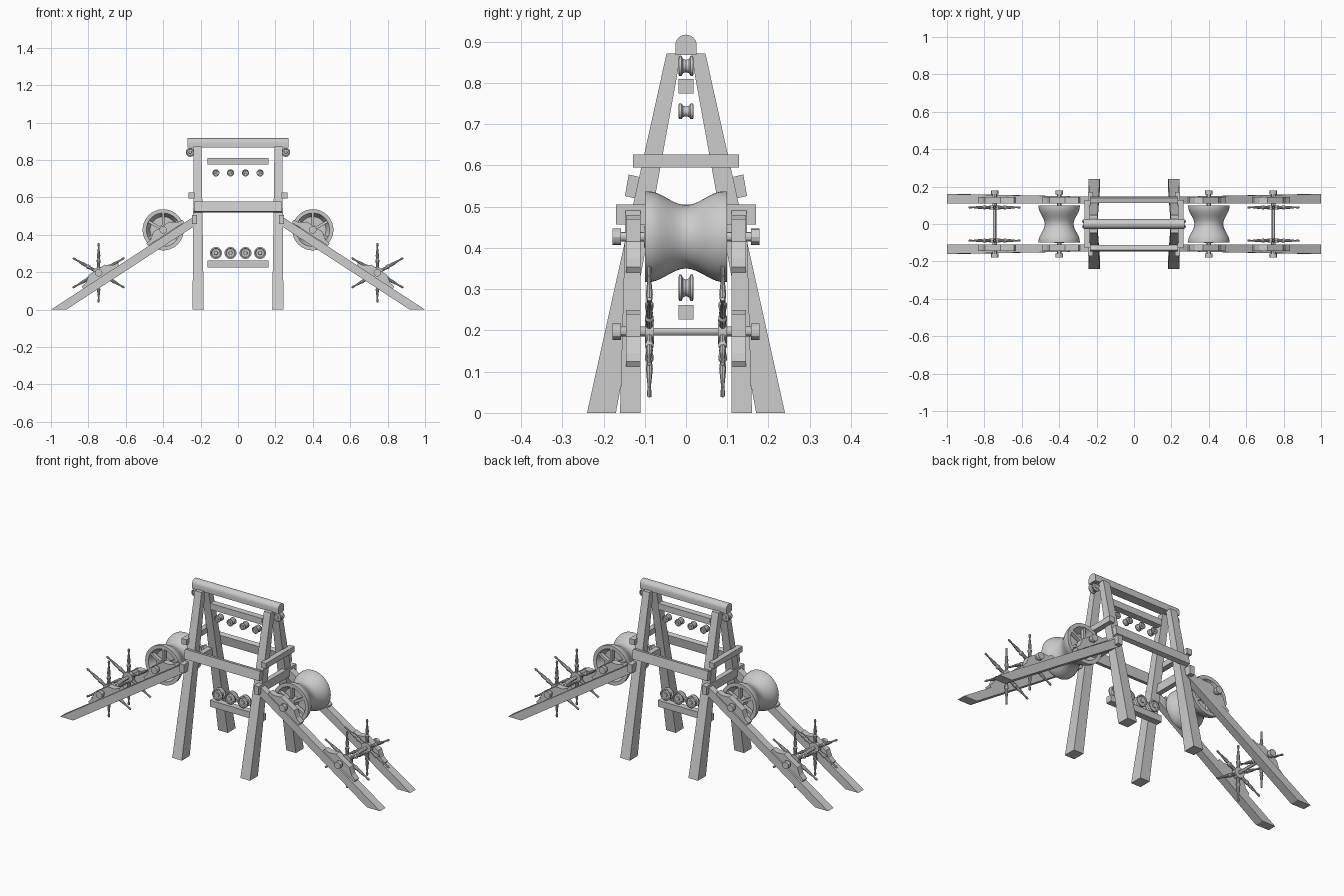
import bpy, bmesh
from math import sin, cos, pi, atan2
from mathutils import Vector, Matrix

if "Cube" in bpy.data.objects:
    bpy.data.objects.remove(bpy.data.objects["Cube"])


def finish(name, bm, smooth=False):
    bmesh.ops.recalc_face_normals(bm, faces=bm.faces)
    me = bpy.data.meshes.new(name)
    bm.to_mesh(me)
    bm.free()
    ob = bpy.data.objects.new(name, me)
    bpy.context.collection.objects.link(ob)
    if smooth:
        bpy.ops.object.select_all(action='DESELECT')
        bpy.context.view_layer.objects.active = ob
        ob.select_set(True)
        bpy.ops.object.shade_smooth_by_angle()
    return ob


def loft(name, a, b, smooth=False):
    """Solid between two matching outlines."""
    bm = bmesh.new()
    va = [bm.verts.new(p) for p in a]
    vb = [bm.verts.new(p) for p in b]
    n = len(va)
    bm.faces.new(va)
    bm.faces.new(vb[::-1])
    for i in range(n):
        j = (i + 1) % n
        bm.faces.new((va[i], va[j], vb[j], vb[i]))
    return finish(name, bm, smooth)


def box(name, x0, x1, y0, y1, z0, z1):
    a = [(x0, y0), (x1, y0), (x1, y1), (x0, y1)]
    return loft(name, [(*p, z0) for p in a], [(*p, z1) for p in a])


def add_lathe(bm, profile, mat, n):
    """Revolve (radius, height) points around local z, then place with mat."""
    rings = []
    for r, h in profile:
        if r == 0:
            rings.append([bm.verts.new(mat @ Vector((0, 0, h)))])
        else:
            rings.append([bm.verts.new(mat @ Vector((r * cos(2*pi*i/n), r * sin(2*pi*i/n), h)))
                          for i in range(n)])
    for a, b in zip(rings, rings[1:]):
        for i in range(n):
            j = (i + 1) % n
            if len(a) == 1:
                bm.faces.new((a[0], b[j], b[i]))
            elif len(b) == 1:
                bm.faces.new((a[i], a[j], b[0]))
            else:
                bm.faces.new((a[i], a[j], b[j], b[i]))


def along_y(x, y, z):
    return Matrix.Translation((x, y, z)) @ Matrix.Rotation(-pi/2, 4, 'X')


def lathe_y(name, profile, x, z, y=0, n=24, smooth=True):
    bm = bmesh.new()
    add_lathe(bm, profile, along_y(x, y, z), n)
    return finish(name, bm, smooth)


def spool(name, x, z, r):
    half = [(0, -.018), (r*.3, -.018), (r*.36, -.014), (r*.7, -.014), (r*.8, -.018), (r, -.017),
            (r, -.011), (r*.72, -.007), (r*.62, 0)]
    lathe_y(name, half + [(a, -h) for a, h in half[-2::-1]], x, z)


# Ridge beam with rounded top
arc = [(.026*cos(pi*i/12), .891 + .026*sin(pi*i/12)) for i in range(13)]
ridge = [(-.026, .868), (.026, .868)] + arc
loft("ridge_beam", [(-.27, *p) for p in ridge], [(.27, *p) for p in ridge], True)

# Upper and lower pulley bars with their spools
box("upper_pulley_bar", -.163, .163, -.018, .018, .775, .81)
box("lower_pulley_bar", -.163, .163, -.018, .018, .226, .262)
for x in (-.118, -.04, .04, .118):
    spool("upper_spool", x, .731, .019)
    spool("lower_spool", x, .303, .032)

# Long side rails, tilted with the legs
for s in (-1, 1):
    sec = [(.122*s, .52), (.148*s, .526), (.139*s, .578), (.113*s, .572)]
    loft("side_rail", [(-.235, *p) for p in sec], [(.235, *p) for p in sec])

SLOPE = atan2(.505, .775)
# Axle bracket outline in (along ramp, above ramp)
BRACKET = [(-.115, -.003), (-.115, .013), (-.085, .018), (-.05, .044), (.05, .044),
           (.085, .018), (.115, .013), (.115, -.003)]


def axle(x, z, sx):
    knob = [(0, -.178), (.02, -.178), (.02, -.158), (.012, -.158), (.012, -.1), (.009, -.1)]
    lathe_y("axle", knob + [(r, -h) for r, h in knob[::-1]], x, z, n=12)
    for s in (-1, 1):
        pts = []
        for u, h in BRACKET:
            h -= .025
            pts.append((x + sx*(-u*cos(SLOPE) + h*sin(SLOPE)), z + u*sin(SLOPE) + h*cos(SLOPE)))
        loft("axle_bracket", [(a, .11*s, b) for a, b in pts], [(a, .145*s, b) for a, b in pts])


for sx in (-1, 1):
    # Tapered splayed legs
    for s in (-1, 1):
        foot = [(sx*.183, s*.17, 0), (sx*.243, s*.17, 0), (sx*.243, s*.24, 0), (sx*.183, s*.24, 0)]
        head = [(sx*.195, s*.012, .872), (sx*.237, s*.012, .872),
                (sx*.237, s*.047, .872), (sx*.195, s*.047, .872)]
        loft("leg", foot, head)
    # Cross ties
    x0, x1 = sorted((sx*.233, sx*.264))
    box("upper_cross_tie", x0, x1, -.128, .128, .595, .626)
    x0, x1 = sorted((sx*.218, sx*.246))
    box("ramp_cross_tie", x0, x1, -.17, .17, .457, .505)
    spool("end_pulley", sx*.255, .841, .024)

    # Sloping ramp beams
    for s in (-1, 1):
        side = [(1, 0), (.918, 0), (.225, .452), (.225, .505)]
        outer = (.16, .16, .146, .146)
        loft("ramp_beam", [(sx*a, s*.11, b) for a, b in side],
             [(sx*a, s*o, b) for (a, b), o in zip(side, outer)])

    # Waisted drum with recessed ends
    dx, dz = sx*.4, .427
    axle(dx, dz, sx)
    outside = [(.11, -.1 + .2*i/24) for i in range(25)]
    outside = [(.077 + .033*sin(min(1, abs(h)/.092)*pi/2)**2, h) for _, h in outside]
    prof = [(0, -.06), (.07, -.06), (.09, -.1)] + outside + [(.09, .1), (.07, .06), (0, .06)]
    lathe_y("drum", prof, dx, dz, n=48)
    # Drum end hubs and spokes
    for s in (-1, 1):
        lathe_y("drum_hub", [(0, -.022), (.026, -.022), (.026, .018), (0, .018)], dx, dz, s*.08)
        for k in range(6):
            a = pi/6 + k*pi/3
            u, v = Vector((cos(a), 0, sin(a))), Vector((-sin(a), 0, cos(a)))
            ring = []
            for r in (.02, .093):
                c = Vector((dx, s*.088, dz)) + u*r
                ring.append([c + v*p*.007 + Vector((0, q*.01, 0))
                             for p, q in ((-1, -1), (1, -1), (1, 1), (-1, 1))])
            loft("drum_spoke", *ring)

    # Star-shaped hand wheels
    wx, wz = sx*.745, .197
    axle(wx, wz, sx)
    for s in (-1, 1):
        lathe_y("star_hub", [(0, -.011), (.03, -.011), (.03, .011), (0, .011)], wx, wz, s*.089)
        bm = bmesh.new()
        handle = [(0, .015), (.009, .015), (.008, .05), (.011, .06), (.011, .068), (.007, .074),
                  (.009, .09), (.004, .135), (.006, .148), (.005, .158), (0, .16)]
        for k in range(6):
            mat = Matrix.Translation((wx, s*.089, wz)) @ Matrix.Rotation(k*pi/3, 4, 'Y')
            add_lathe(bm, handle, mat, 10)
        finish("star_handles", bm, True)
